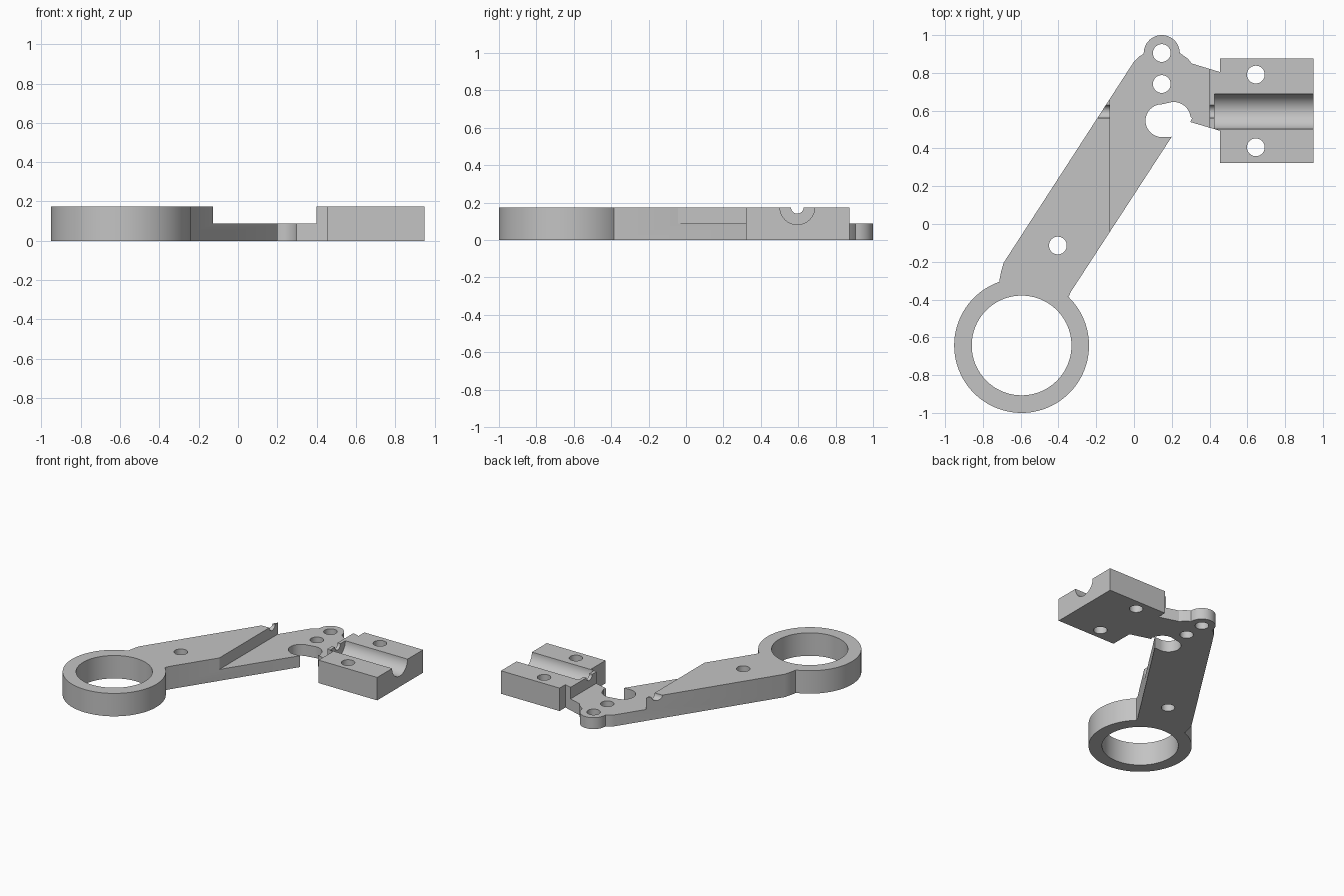
import bpy, bmesh, math
from mathutils import Matrix

if "Cube" in bpy.data.objects:
    bpy.data.objects.remove(bpy.data.objects["Cube"])

THICK, THIN = 0.175, 0.087
GROOVE_Y = 0.595

grey = bpy.data.materials.new("plain_grey")
grey.use_nodes = True
colour = (0.55, 0.55, 0.55, 1)
grey.diffuse_color = colour
grey.node_tree.nodes["Principled BSDF"].inputs["Base Color"].default_value = colour


def finish(bm, name):
    bmesh.ops.recalc_face_normals(bm, faces=bm.faces)
    mesh = bpy.data.meshes.new(name)
    bm.to_mesh(mesh)
    bm.free()
    mesh.materials.append(grey)
    ob = bpy.data.objects.new(name, mesh)
    bpy.context.collection.objects.link(ob)
    return ob


def prism(name, points, z0, z1):
    bm = bmesh.new()
    face = bm.faces.new([bm.verts.new((x, y, z0)) for x, y in points])
    new = bmesh.ops.extrude_face_region(bm, geom=[face])["geom"]
    verts = [v for v in new if isinstance(v, bmesh.types.BMVert)]
    bmesh.ops.translate(bm, verts=verts, vec=(0, 0, z1 - z0))
    return finish(bm, name)


def arc(cx, cy, r, start, end, n):
    angles = [math.radians(start + (end - start) * i / n) for i in range(n + 1)]
    return [(cx + r * math.cos(a), cy + r * math.sin(a)) for a in angles]


def disc(name, x, y, r, z0, z1, n=48):
    return prism(name, arc(x, y, r, 0, 360 * (n - 1) / n, n - 1), z0, z1)


def box(name, x0, x1, y0, y1, z0, z1):
    return prism(name, [(x0, y0), (x1, y0), (x1, y1), (x0, y1)], z0, z1)


def channel(name, x0, x1, r, z):
    bm = bmesh.new()
    place = Matrix.Translation(((x0 + x1) / 2, GROOVE_Y, z)) @ Matrix.Rotation(math.pi / 2, 4, "Y")
    bmesh.ops.create_cone(bm, cap_ends=True, segments=48, radius1=r, radius2=r,
                          depth=x1 - x0, matrix=place)
    return finish(bm, name)


def combine(target, other, operation):
    mod = target.modifiers.new(operation.lower(), "BOOLEAN")
    mod.operation, mod.solver, mod.object = operation, "EXACT", other
    bpy.context.view_layer.objects.active = target
    bpy.ops.object.modifier_apply(modifier=mod.name)
    bpy.data.objects.remove(other)


# Slanted arm, open pivot notch, rounded tip and neck
outline = [(-0.45, -0.34), (-0.345, -0.385), (-0.335, -0.36), (0.2, 0.462)]
outline += arc(0.148, 0.547, 0.087, -90, -270, 24)
outline += arc(0.21, 0.556, 0.09, 95, 8, 14)
outline += [(0.307, 0.56), (0.298, 0.54), (0.46, 0.492), (0.46, 0.803),
            (0.305, 0.85), (0.285, 0.875), (0.243, 0.905)]
outline += arc(0.147, 0.905, 0.095, 5, 175, 24)
outline += [(0.05, 0.9), (0.025, 0.885), (0.0, 0.86), (-0.69, -0.205),
            (-0.703, -0.25), (-0.713, -0.3), (-0.70, -0.34)]
arm = prism("bracket_arm", outline, 0, THICK)

# Lowered middle of the arm
combine(arm, box("step_cutter", -0.128, 0.4, -0.4, 1.2, THIN, 0.4), "DIFFERENCE")

# Ring body and clamp block
combine(arm, disc("ring_body", -0.595, -0.643, 0.357, 0, THICK, 96), "UNION")
combine(arm, box("clamp_block", 0.455, 0.95, 0.322, 0.875, 0, THICK), "UNION")

# Ring bore and screw holes
combine(arm, disc("ring_bore", -0.595, -0.643, 0.264, -0.1, 0.4, 96), "DIFFERENCE")
for x, y in [(-0.403, -0.114), (0.147, 0.905), (0.147, 0.741), (0.645, 0.791), (0.645, 0.406)]:
    combine(arm, disc("hole_cutter", x, y, 0.047, -0.1, 0.4), "DIFFERENCE")

# Round channel in the block and narrow cable groove across the arm
combine(arm, channel("wide_channel", 0.425, 1.1, 0.093, THICK), "DIFFERENCE")
combine(arm, channel("narrow_groove", -0.4, 0.5, 0.034, THICK), "DIFFERENCE")

bpy.ops.object.select_all(action="DESELECT")
arm.select_set(True)
bpy.context.view_layer.objects.active = arm
bpy.ops.object.shade_smooth_by_angle(angle=math.radians(30))
